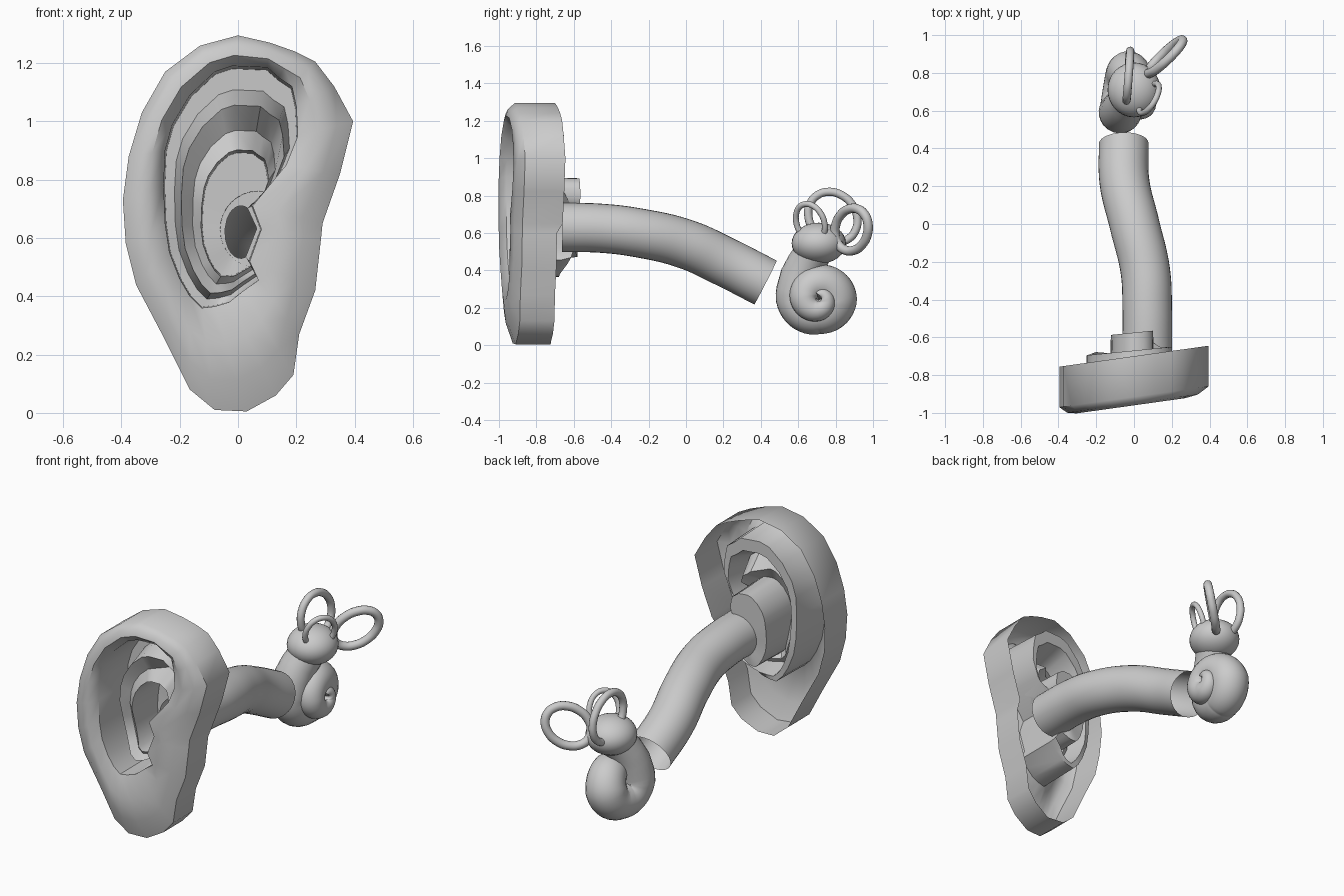
import bpy, bmesh, math
from mathutils import Vector

if "Cube" in bpy.data.objects:
    bpy.data.objects.remove(bpy.data.objects["Cube"])

mat = bpy.data.materials.new("plain_grey")
mat.diffuse_color = (0.6, 0.6, 0.6, 1)
mat.use_nodes = True
mat.node_tree.nodes["Principled BSDF"].inputs["Base Color"].default_value = mat.diffuse_color


def finish(ob, angle):
    ob.data.materials.clear()
    ob.data.materials.append(mat)
    ob.data.shade_smooth()
    ob.data.set_sharp_from_angle(angle=math.radians(angle))


def tube(name, pts, radii, caps=True, cyclic=False, kind='BEZIER', sides=8):
    """Round tube swept through points with a radius at each point."""
    cu = bpy.data.curves.new(name, 'CURVE')
    cu.dimensions = '3D'
    cu.bevel_depth = 1.0
    cu.bevel_resolution = sides
    cu.resolution_u = 8
    cu.use_fill_caps = caps
    sp = cu.splines.new(kind)
    dots = sp.bezier_points if kind == 'BEZIER' else sp.points
    dots.add(len(pts) - 1)
    for d, p, r in zip(dots, pts, radii):
        if kind == 'BEZIER':
            d.co = p
            d.handle_left_type = d.handle_right_type = 'AUTO'
        else:
            d.co = (*p, 1)
        d.radius = r
    sp.use_cyclic_u = cyclic
    ob = bpy.data.objects.new(name, cu)
    bpy.context.collection.objects.link(ob)
    bpy.ops.object.select_all(action='DESELECT')
    ob.select_set(True)
    bpy.context.view_layer.objects.active = ob
    bpy.ops.object.convert(target='MESH')
    ob = bpy.context.view_layer.objects.active
    finish(ob, 45)
    return ob


# Outer ear: outline and inner rim in the front plane (x, z), clockwise from top
outline = [(0, 1.295), (.11, 1.27), (.195, 1.24), (.265, 1.205), (.33, 1.12), (.395, 1.0),
           (.35, .82), (.29, .65), (.285, .6), (.265, .42), (.21, .27), (.19, .13),
           (.13, .06), (.03, .005), (-.08, .01), (-.165, .08), (-.25, .25), (-.35, .44),
           (-.385, .58), (-.395, .73), (-.375, .88), (-.33, 1.03), (-.25, 1.17), (-.13, 1.26)]
rim = [(-.02, 1.19), (.10, 1.185), (.14, 1.15), (.185, 1.12), (.20, 1.05), (.205, .95),
       (.165, .85), (.05, .71), (.08, .63), (.04, .52), (.07, .455), (.02, .42),
       (-.03, .38), (-.08, .365), (-.125, .36), (-.165, .40), (-.20, .46), (-.235, .55),
       (-.25, .65), (-.255, .78), (-.25, .90), (-.225, .99), (-.165, 1.09), (-.08, 1.17)]


def front(x):
    return -.915 + .14 * x


hole_c = Vector((.01, .62))
columns = []
for i, (o, r) in enumerate(zip(outline, rim)):
    o, r = Vector(o), Vector(r)
    d = r - hole_c
    n = d.normalized()
    h = hole_c + Vector((n.x * .055, n.y * .09))
    w = min(1, max(0, (d.length - .13) / .15))         # room for the inner ridges
    valley = -.71 if i in (1, 2, 3, 4) else -.79
    depth = .215 if o.y > .62 else .205 if o.x < 0 else .185
    col = [(o, front(o.x) + depth), (o, front(o.x))]
    for t, dy in ((.3, -.035), (.65, -.045), (1, -.01)):
        p = o.lerp(r, t)
        col.append((p, front(p.x) + dy))
    # scapha floor, two ridges with a hollow between, then the bowl
    for t, y in ((.02, -.67), (.17, -.67), (.28, -.83), (.46, valley),
                 (.60, -.82), (.62, -.575), (1, -.575)):
        p = r.lerp(h, t)
        if t > .1:
            y = -.6 + (y + .6) * w
        col.append((p, y + .1 * p.x))
    columns.append(col)

bm = bmesh.new()
grid = [[bm.verts.new((p.x, y, p.y)) for p, y in col] for col in columns]
for i, a in enumerate(grid):
    b = grid[(i + 1) % len(grid)]
    for k in range(len(a) - 1):
        bm.faces.new((a[k], a[k + 1], b[k + 1], b[k]))
bmesh.ops.recalc_face_normals(bm, faces=bm.faces)
me = bpy.data.meshes.new("outer_ear")
bm.to_mesh(me)
bm.free()
ear = bpy.data.objects.new("outer_ear", me)
bpy.context.collection.objects.link(ear)
finish(ear, 48)

# Ear canal, open at both ends
path = [(.07, -.66, .63), (.07, -.45, .625), (.06, -.25, .60), (.002, 0, .54),
        (-.05, .22, .44), (-.055, .425, .335)]
tube("ear_canal", path, [.132, .131, .131, .132, .132, .132], caps=False, sides=14)

# Snail-shaped spiral: angle, outer distance, tube radius, x
keys = [(160, .235, .112, -.07), (180, .23, .112, -.075), (270, .19, .11, -.055),
        (360, .205, .115, -.03), (450, .18, .1, .005), (540, .155, .084, .035),
        (630, .12, .062, .06), (720, .08, .043, .075), (830, .035, .022, .085)]
pts = [(-.005, .70, .53), (-.025, .67, .48), (-.045, .64, .43), (-.06, .612, .37)]
rad = [.1, .1, .103, .108]
for a, b in zip(keys, keys[1:]):
    steps = max(2, int((b[0] - a[0]) / 7.5))
    for s in range(steps):
        ang, out, r, x = (u + (v - u) * s / steps for u, v in zip(a, b))
        ang = math.radians(ang)
        pts.append((x, .71 + (out - r) * math.cos(ang), .25 + (out - r) * math.sin(ang)))
        rad.append(r)
tube("inner_spiral", pts, rad, kind='POLY', sides=10)

# Rounded chamber above the spiral
bpy.ops.mesh.primitive_uv_sphere_add(segments=32, ring_count=16, radius=1, location=(0, .71, .545))
chamber = bpy.context.object
chamber.name = "chamber"
chamber.scale = (.14, .145, .11)
finish(chamber, 60)


# Three looped canals: centre, two in-plane axes
def loop(name, c, u, v, r):
    c, u, v = Vector(c), Vector(u), Vector(v)
    ring = [c + u * math.cos(k * math.pi / 6) + v * math.sin(k * math.pi / 6) for k in range(12)]
    tube(name, ring, [r] * 12, caps=False, cyclic=True, sides=4)


loop("upper_loop", (-.03, .785, .685), (.01, .13, 0), (0, -.02, .135), .022)
loop("rear_loop", (.165, .885, .618), (.092, .088, .03), (.014, -.014, .110), .025)
loop("side_loop", (.08, .665, .655), (.045, .075, 0), (.025, -.02, .10), .016)
